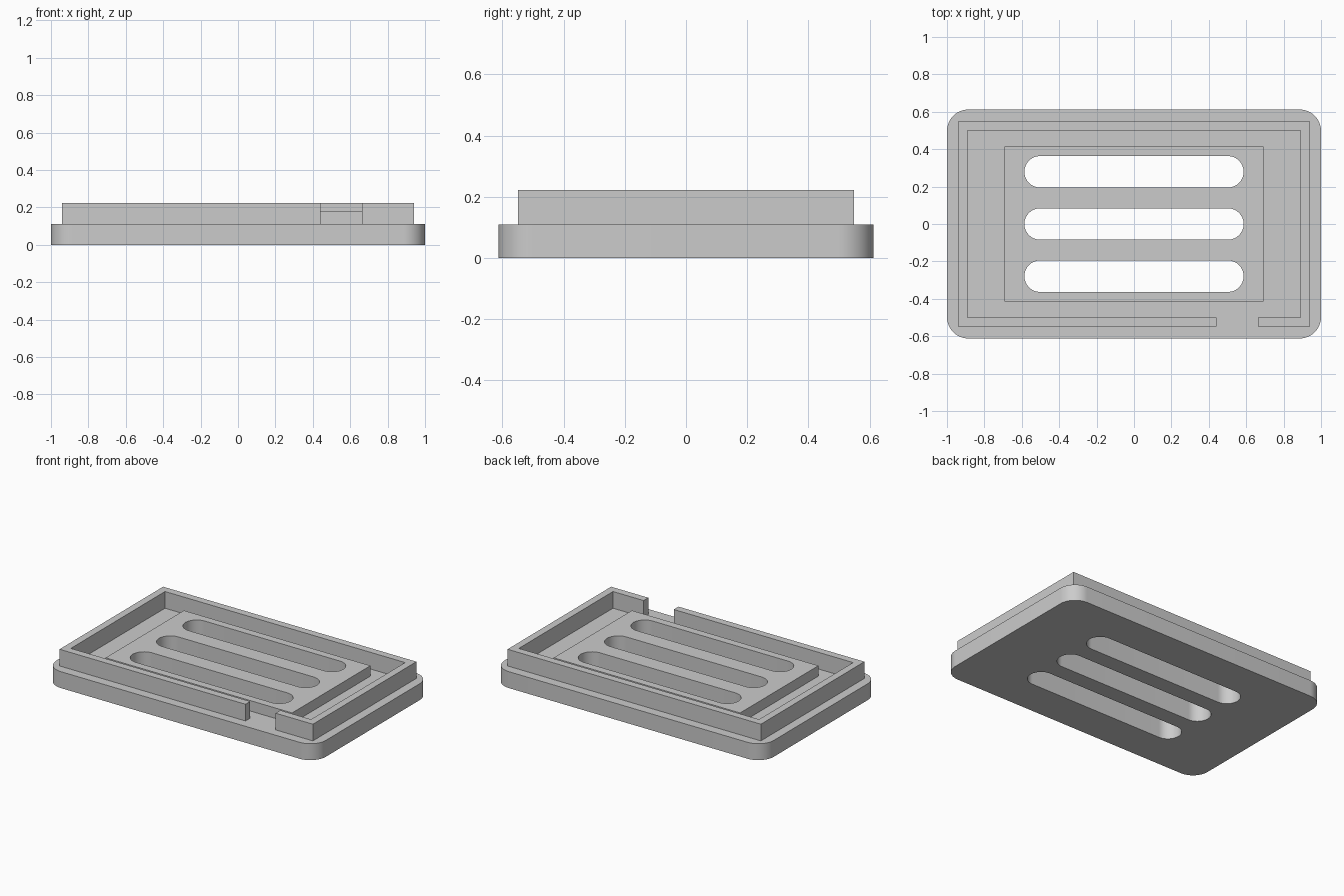
import bpy
import bmesh
from math import cos, sin, pi, radians

cube = bpy.data.objects.get("Cube")
if cube:
    bpy.data.objects.remove(cube, do_unlink=True)

# Overall sizes
HALF_X, HALF_Y = 1.0, 0.612
BASE_TOP, PAD_TOP, LIP_TOP = 0.11, 0.18, 0.222
SINK = 0.05            # parts start inside the base so they fuse cleanly

grey = bpy.data.materials.new("grey plastic")
grey.use_nodes = True
grey.diffuse_color = (0.6, 0.6, 0.6, 1)
grey.node_tree.nodes["Principled BSDF"].inputs["Base Color"].default_value = (0.6, 0.6, 0.6, 1)


def rounded_rect(hx, hy, r, cy=0.0, steps=16):
    """Outline of a rectangle with round corners, counter-clockwise."""
    points = []
    for quarter, (sx, sy) in enumerate([(1, 1), (-1, 1), (-1, -1), (1, -1)]):
        for i in range(steps + 1):
            a = (quarter + i / steps) * pi / 2
            points.append((sx * (hx - r) + r * cos(a), cy + sy * (hy - r) + r * sin(a)))
    return points


def prism(name, outline, z0, z1):
    """Extrude a flat outline from z0 to z1."""
    bm = bmesh.new()
    face = bm.faces.new([bm.verts.new((x, y, z0)) for x, y in outline])
    top = bmesh.ops.extrude_face_region(bm, geom=[face])["geom"]
    bmesh.ops.translate(bm, vec=(0, 0, z1 - z0),
                        verts=[v for v in top if isinstance(v, bmesh.types.BMVert)])
    bmesh.ops.remove_doubles(bm, verts=bm.verts, dist=1e-5)
    bmesh.ops.recalc_face_normals(bm, faces=bm.faces)
    mesh = bpy.data.meshes.new(name)
    bm.to_mesh(mesh)
    bm.free()
    mesh.materials.append(grey)
    obj = bpy.data.objects.new(name, mesh)
    bpy.context.collection.objects.link(obj)
    return obj


def combine(body, tool, operation):
    """Apply a boolean to the body and discard the tool."""
    mod = body.modifiers.new(operation.lower(), "BOOLEAN")
    mod.operation, mod.solver, mod.object = operation, "EXACT", tool
    bpy.context.view_layer.objects.active = body
    bpy.ops.object.modifier_apply(modifier=mod.name)
    bpy.data.objects.remove(tool, do_unlink=True)


# Base plate with rounded corners
cover = prism("vented_cover", rounded_rect(HALF_X, HALF_Y, 0.115), 0, BASE_TOP)

# Raised rectangular pad around the slots
px, py = 0.692, 0.415
pad = prism("raised_pad", [(-px, -py), (px, -py), (px, py), (-px, py)], SINK, PAD_TOP)
combine(cover, pad, "UNION")

# Thin upright lip, open at a notch in the front
ox, oy, ix, iy = 0.94, 0.549, 0.891, 0.499
notch_a, notch_b = 0.44, 0.664
lip_outline = [(notch_b, -oy), (ox, -oy), (ox, oy), (-ox, oy), (-ox, -oy), (notch_a, -oy),
               (notch_a, -iy), (-ix, -iy), (-ix, iy), (ix, iy), (ix, -iy), (notch_b, -iy)]
combine(cover, prism("lip", lip_outline, SINK, LIP_TOP), "UNION")

# Three round-ended slots cut right through
for row in (-1, 0, 1):
    slot = prism("slot_cutter", rounded_rect(0.586, 0.084, 0.084, row * 0.279), -0.1, 0.4)
    slot.hide_render = True
    combine(cover, slot, "DIFFERENCE")

# Smooth the round walls, keep the edges crisp
bpy.ops.object.select_all(action="DESELECT")
cover.select_set(True)
bpy.context.view_layer.objects.active = cover
bpy.ops.object.shade_smooth_by_angle(angle=radians(30))
